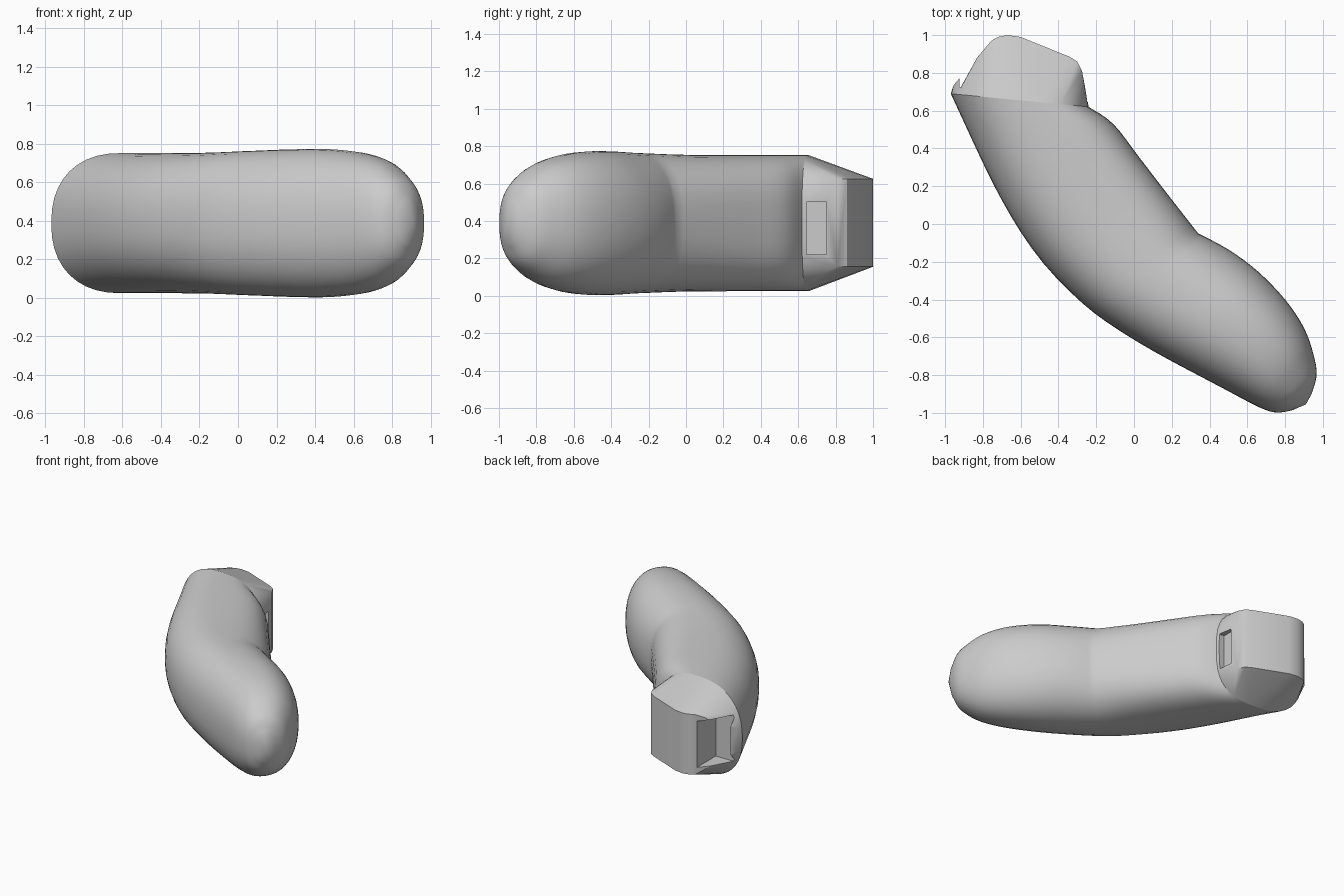
import bpy, bmesh, math
from mathutils import Vector

if "Cube" in bpy.data.objects:
    bpy.data.objects.remove(bpy.data.objects["Cube"])

ZC = 0.388
SEG = 40

# Cross-sections: outer x, y, inner x, y, half height, inner squareness
bent_part = [
    (-.97, .69, -.24, .62, .364, 3.0),
    (-.85, .43, -.11, .53, .364, 3.0),
    (-.70, .12, .03, .35, .364, 3.0),
    (-.485, -.215, .18, .155, .366, 2.8),
    (-.21, -.48, .34, -.05, .375, 2.4),
]
round_part = [
    (-.21, -.48, .34, -.05, .375, 2.4),
    (.05, -.645, .50, -.135, .383, 2.2),
    (.30, -.78, .655, -.25, .384, 2.2),
    (.50, -.885, .80, -.40, .364, 2.2),
    (.63, -.955, .90, -.55, .322, 2.2),
    (.71, -.99, .95, -.69, .262, 2.2),
    (.77, -1.0, .967, -.80, .20, 2.2),
    (.84, -.985, .94, -.90, .11, 2.0),
]


def spline(rows, steps):
    """Catmull-Rom through rows of numbers."""
    out = []
    n = len(rows)
    for i in range(n - 1):
        a, b = rows[max(i - 1, 0)], rows[i]
        c, d = rows[i + 1], rows[min(i + 2, n - 1)]
        for s in range(steps):
            t = s / steps
            out.append(tuple(
                .5 * (2 * q + (r - p) * t + (2 * p - 5 * q + 4 * r - w) * t * t
                      + (3 * q - p - 3 * r + w) * t ** 3)
                for p, q, r, w in zip(a, b, c, d)))
    out.append(rows[-1])
    return out


def section(row):
    """Rounded upright ring between the outer and inner point."""
    lx, ly, rx, ry, h, sq = row
    mid = Vector(((lx + rx) / 2, (ly + ry) / 2, ZC))
    half = Vector(((rx - lx) / 2, (ry - ly) / 2, 0))
    pts = []
    for k in range(SEG):
        a = 2 * math.pi * k / SEG
        c, s = math.cos(a), math.sin(a)
        n = sq if c > 0 else 2.3
        u = math.copysign(abs(c) ** (2 / n), c)
        v = math.copysign(abs(s) ** (2 / n), s)
        pts.append(mid + half * u + Vector((0, 0, h * v)))
    return pts


def finish(bm, name):
    bmesh.ops.recalc_face_normals(bm, faces=bm.faces)
    me = bpy.data.meshes.new(name)
    bm.to_mesh(me)
    bm.free()
    ob = bpy.data.objects.new(name, me)
    bpy.context.collection.objects.link(ob)
    return ob


def smooth(ob, angle):
    bpy.ops.object.select_all(action='DESELECT')
    ob.select_set(True)
    bpy.context.view_layer.objects.active = ob
    bpy.ops.object.shade_smooth_by_angle(angle=math.radians(angle))


def cut(ob, name, lo, hi):
    """Cut a box from corner lo to corner hi out of an object."""
    bm = bmesh.new()
    bmesh.ops.create_cube(bm, size=1)
    for v in bm.verts:
        v.co = Vector(l + (h - l) * (c + .5) for l, h, c in zip(lo, hi, v.co))
    cutter = finish(bm, name + "_cutter")
    cutter.hide_render = True
    cutter.hide_set(True)
    mod = ob.modifiers.new(name, 'BOOLEAN')
    mod.operation = 'DIFFERENCE'
    mod.solver = 'EXACT'
    mod.object = cutter


# Bent body with a rounded tip, left open where the block joins
bm = bmesh.new()
rows = spline(bent_part, 4)[:-1] + spline(round_part, 4)
# soften the outer side across the join
for _ in range(4):
    rows = [rows[0]] + [
        tuple((p[i] + 2 * q[i] + r[i]) / 4 if i < 2 else q[i] for i in range(6))
        for p, q, r in zip(rows, rows[1:], rows[2:])] + [rows[-1]]
rings = [[bm.verts.new(p) for p in section(r)] for r in rows]
for a, b in zip(rings, rings[1:]):
    for k in range(SEG):
        j = (k + 1) % SEG
        bm.faces.new((a[k], a[j], b[j], b[k]))
tip = bm.verts.new((.91, -.955, ZC))
for k in range(SEG):
    bm.faces.new((rings[-1][k], rings[-1][(k + 1) % SEG], tip))
body = finish(bm, "bent_body")
smooth(body, 35)

# End block tapering from the body's end section
bm = bmesh.new()
footprint = [(-.77, .93), (-.755, .97), (-.72, .99), (-.67, 1.0), (-.60, .99),
             (-.34, .885), (-.30, .86), (-.275, .81)]
for x, y in footprint:
    for z in (.155, .625):
        bm.verts.new((x, y, z))
for z in (.3, .48):
    bm.verts.new((-.955, .735, z))
for p in section(bent_part[0]):
    bm.verts.new(p)
bmesh.ops.convex_hull(bm, input=bm.verts)
loose = [v for v in bm.verts if not v.link_faces]
bmesh.ops.delete(bm, geom=loose, context='VERTS')
block = finish(bm, "end_block")

# Recesses beside the block, on the outer and inner side
cut(block, "outer_recess", (-.925, .725, .21), (-.765, 1.05, .57))
cut(block, "inner_recess", (-.29, .645, .22), (-.1, .75, .5))
smooth(block, 25)
